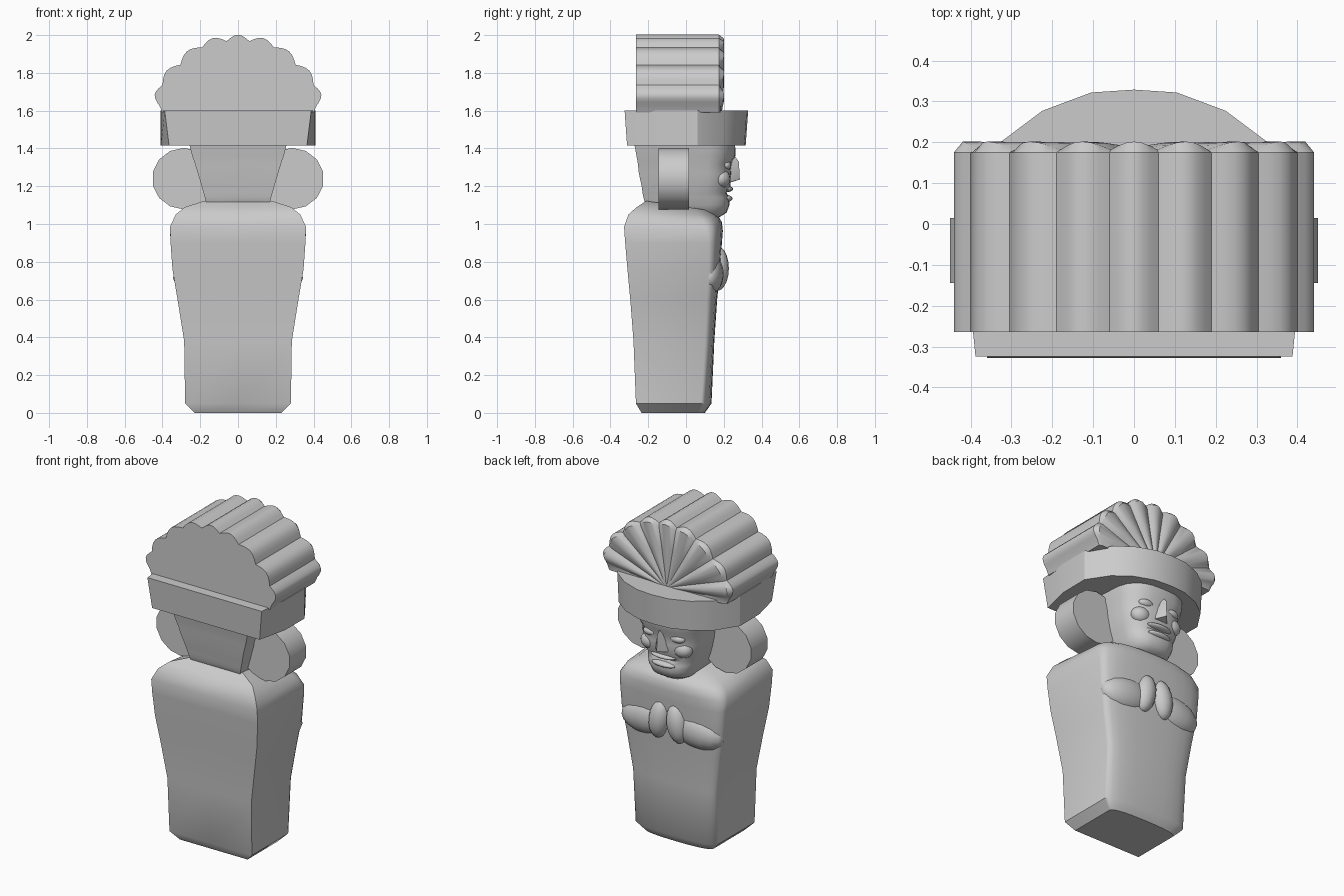
import bpy, bmesh, math
from mathutils import Vector

cube = bpy.data.objects.get("Cube")
if cube:
    bpy.data.objects.remove(cube)

stone = bpy.data.materials.new("grey_stone")
stone.use_nodes = True
GREY = (0.6, 0.6, 0.6, 1)
stone.diffuse_color = GREY
stone.node_tree.nodes["Principled BSDF"].inputs["Base Color"].default_value = GREY


def finish(name, bm, angle=35):
    bmesh.ops.recalc_face_normals(bm, faces=bm.faces)
    mesh = bpy.data.meshes.new(name)
    bm.to_mesh(mesh)
    bm.free()
    obj = bpy.data.objects.new(name, mesh)
    bpy.context.collection.objects.link(obj)
    mesh.materials.append(stone)
    bpy.ops.object.select_all(action='DESELECT')
    obj.select_set(True)
    bpy.context.view_layer.objects.active = obj
    bpy.ops.object.shade_smooth_by_angle(angle=math.radians(angle))
    return obj


def loft(name, rings, angle=35):
    bm = bmesh.new()
    loops = [[bm.verts.new(p) for p in ring] for ring in rings]
    n = len(loops[0])
    for a, b in zip(loops, loops[1:]):
        for i in range(n):
            j = (i + 1) % n
            bm.faces.new((a[i], a[j], b[j], b[i]))
    bm.faces.new(loops[0][::-1])
    bm.faces.new(loops[-1])
    return finish(name, bm, angle)


def section(z, w, back, side, front, back_w=None, tilt=0, power=1.0, n=12):
    """Outline with a flat back, straight sides and a bowed face side."""
    bw = w if back_w is None else back_w
    pts = [(-bw, back), (0, back), (bw, back)]
    for i in range(n + 1):
        t = math.pi * i / n
        c, s = math.cos(t), max(math.sin(t), 0)
        pts.append((w * math.copysign(abs(c) ** power, c),
                    side + (front - side) * s ** power))
    return [(x, y, z - tilt * (y - back)) for x, y in pts]


def ellipsoid(name, loc, size, turn=0, segs=16):
    bm = bmesh.new()
    bmesh.ops.create_uvsphere(bm, u_segments=segs, v_segments=segs // 2 + 2, radius=1)
    c, s = math.cos(turn), math.sin(turn)
    for v in bm.verts:
        x, y, z = (v.co[k] * size[k] for k in range(3))
        v.co = Vector(loc) + Vector((x * c - z * s, y, x * s + z * c))
    return finish(name, bm, 60)


# Pillar body with sloping shoulders
body = [(0, .23, -.235, .06, .10, 0), (.05, .28, -.265, .08, .135, 0),
        (.38, .285, -.278, .10, .15, 0), (.6, .32, -.295, .11, .165, 0),
        (.76, .347, -.31, .12, .18, 0), (.9, .357, -.322, .12, .19, 0),
        (.985, .36, -.328, .11, .195, .04), (1.05, .33, -.305, .09, .19, .08),
        (1.09, .28, -.26, .07, .175, .13), (1.122, .18, -.21, .03, .12, .15)]
loft("body", [section(z, w, b, s, f, tilt=t, power=.8) for z, w, b, s, f, t in body], 40)

# Folded forearms and hands
for side, label in ((1, "left"), (-1, "right")):
    ellipsoid(label + "_forearm", (side * .165, .125, .735), (.18, .075, .105), side * -.12)
    ellipsoid(label + "_hand", (side * .06, .165, .765), (.065, .062, .12), side * .15)
    # Round ear ornaments
    bm = bmesh.new()
    bmesh.ops.create_cone(bm, cap_ends=True, segments=14, radius1=1, radius2=1, depth=.16)
    for v in bm.verts:
        x, y, z = v.co
        v.co = (side * .285 + x * .17, z - .065, 1.24 + y * .163)
    finish(label + "_ear_disc", bm)

# Head tapering to the jaw
head = [(1.035, .10, -.10, .05, .175, .10), (1.06, .135, -.17, .05, .215, .13),
        (1.10, .155, -.215, .05, .23, .165), (1.14, .165, -.225, .05, .228, .175),
        (1.165, .175, -.23, .05, .215, .182), (1.20, .185, -.235, .05, .235, .192),
        (1.27, .20, -.25, .05, .24, .213), (1.32, .205, -.255, .05, .235, .228),
        (1.36, .215, -.262, .05, .262, .242), (1.43, .225, -.275, .05, .26, .26)]
loft("head", [section(z, w, b, s, f, bw, power=.75) for z, w, b, s, f, bw in head], 45)

# Face details
bm = bmesh.new()
tip = [(0, .25, 1.37), (-.05, .225, 1.22), (.05, .225, 1.22), (0, .285, 1.235),
       (0, .28, 1.33), (0, .2, 1.21)]
v = [bm.verts.new(p) for p in tip]
bmesh.ops.convex_hull(bm, input=v)
finish("nose", bm, 50)
for side, label in ((1, "left"), (-1, "right")):
    ellipsoid(label + "_eye", (side * .09, .21, 1.31), (.05, .03, .025))
    ellipsoid(label + "_cheek", (side * .11, .185, 1.24), (.06, .05, .05))
ellipsoid("upper_lip", (0, .215, 1.185), (.085, .035, .016))
ellipsoid("lower_lip", (0, .215, 1.135), (.08, .032, .018))


# Headband with a bowed face side
def band(z, grow, back_w):
    half = [(back_w, -.318 - grow), (.408, -.13), (.41, .06), (.325, .195 + grow),
            (.225, .27 + grow), (.105, .315 + grow), (0, .322 + grow)]
    return [(x, y, z) for x, y in half] + [(-x, y, z) for x, y in half[-2::-1]]


loft("headband", [band(1.415, -.006, .365), band(1.6, .007, .388)], 25)

# Scalloped crest outline: arcs bulging between notches
half = [(.06, 1.968), (.19, 1.935), (.305, 1.843), (.4, 1.735), (.415, 1.625)]
notches = [(x, z) for x, z in half[::-1]] + [(-x, z) for x, z in half]
STEPS = 6
outline = [(.4, 1.59, 0)]
for (x0, z0), (x1, z1) in zip(notches, notches[1:]):
    a, b = Vector((x0, z0)), Vector((x1, z1))
    out = Vector((b.y - a.y, a.x - b.x)).normalized()
    for i in range(STEPS):
        t = i / STEPS
        bump = math.sin(math.pi * t)
        p = a.lerp(b, t) + out * .034 * bump
        outline.append((p.x, p.y, bump))
outline += [(notches[-1][0], notches[-1][1], 0), (-.4, 1.59, 0)]


def crest_ring(scale, y, ridge):
    return [(x * scale, y + ridge * b, 1.59 + (z - 1.59) * scale) for x, z, b in outline]


# Crest rolls run front to back and fan out on the face side
loft("crest", [crest_ring(1, -.265, 0), crest_ring(1, .175, 0),
               crest_ring(.95, .182, .02), crest_ring(.6, .182, .018),
               crest_ring(.25, .185, .008), crest_ring(.03, .19, 0)], 32)
